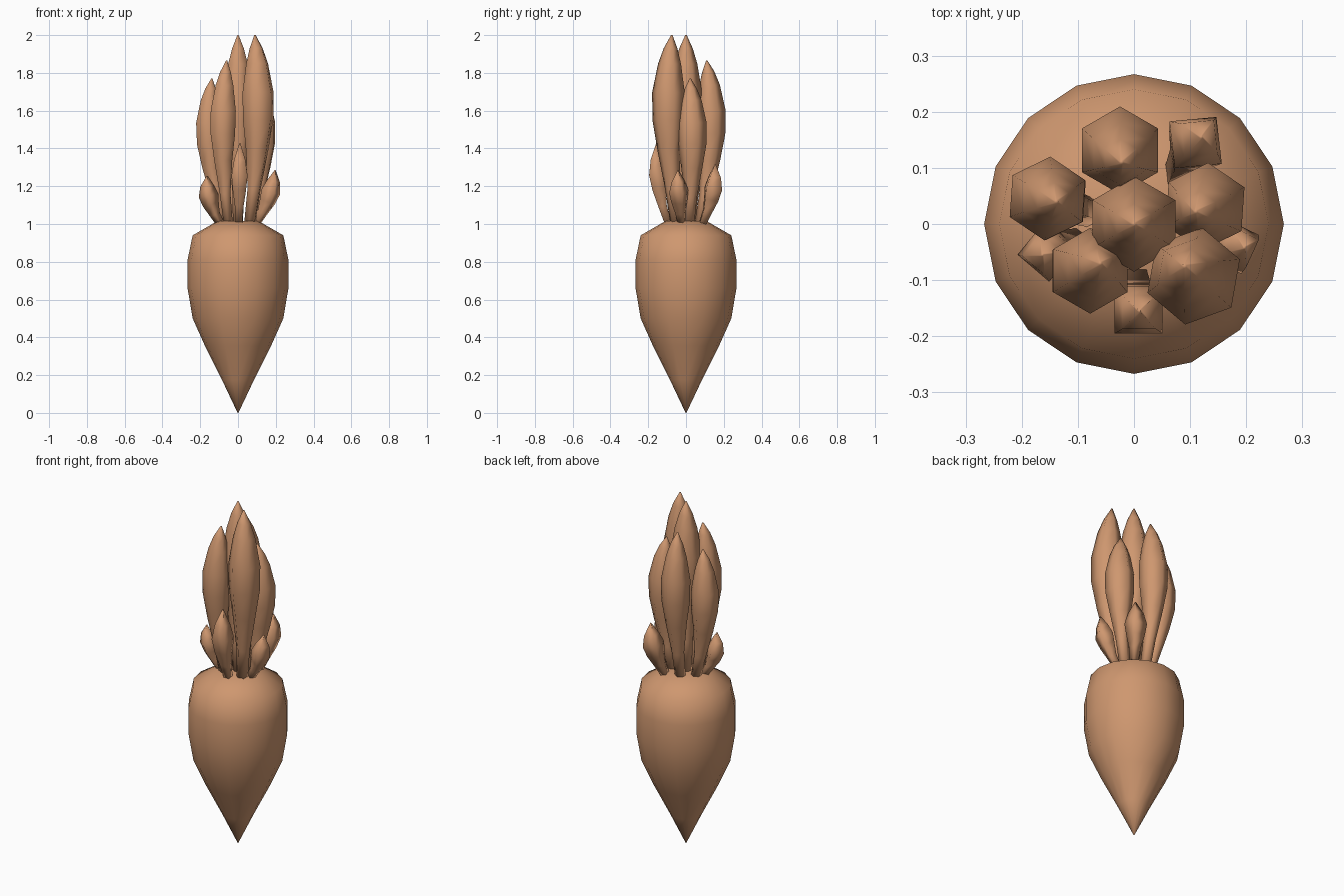
import bpy, math
from mathutils import Vector

if "Cube" in bpy.data.objects:
    bpy.data.objects.remove(bpy.data.objects["Cube"])

mat = bpy.data.materials.new("tan")
mat.diffuse_color = (0.62, 0.31, 0.16, 1)
mat.use_nodes = True
mat.node_tree.nodes["Principled BSDF"].inputs["Base Color"].default_value = mat.diffuse_color


def make(name, verts, faces):
    me = bpy.data.meshes.new(name)
    me.from_pydata(verts, [], faces)
    me.update()
    me.materials.append(mat)
    for p in me.polygons:
        p.use_smooth = True
    ob = bpy.data.objects.new(name, me)
    bpy.context.collection.objects.link(ob)
    return ob


def skin(name, centers, radii, sides, phase):
    """Rings around a path, closed at both ends with fans."""
    verts, faces = [], []
    n = len(centers)
    for i, c in enumerate(centers):
        tan = centers[min(i + 1, n - 1)] - centers[max(i - 1, 0)]
        q = Vector((0, 0, 1)).rotation_difference(tan)
        for k in range(sides):
            a = phase + 2 * math.pi * k / sides
            verts.append(c + q @ Vector((math.cos(a), math.sin(a), 0)) * radii[i])
    for i in range(n - 1):
        for k in range(sides):
            a, b = i * sides + k, i * sides + (k + 1) % sides
            faces.append((a, b, b + sides, a + sides))
    faces.append(tuple(reversed(range(sides))))
    faces.append(tuple(range((n - 1) * sides, n * sides)))
    return make(name, verts, faces)


# Root: 16-sided lathe, pointed below, flattened crown on top
root = [(0.002, 0.0), (0.085, 0.175), (0.175, 0.355), (0.24, 0.5), (0.267, 0.66),
        (0.267, 0.81), (0.24, 0.94), (0.11, 1.015)]
skin("root", [Vector((0, 0, z)) for r, z in root], [r for r, z in root], 16, 0)

BIG = [(0, .03), (.2, .036), (.4, .061), (.56, .083), (.7, .085), (.85, .06), (.93, .036), (1, .004)]
SMALL = [(0, .022), (.25, .032), (.45, .05), (.62, .06), (.8, .042), (1, .003)]


def leaf(name, base, bulge, tip, height, profile, scale, sides, phase, tb=.6):
    z0 = 0.985
    centers = []
    for t, r in profile:
        l0 = (t - tb) * (t - 1) / tb
        l1 = t * (t - 1) / (tb * (tb - 1))
        l2 = t * (t - tb) / (1 - tb)
        xy = Vector(base) * l0 + Vector(bulge) * l1 + Vector(tip) * l2
        centers.append(Vector((xy.x, xy.y, z0 + (height - z0) * t)))
    skin(name, centers, [r * scale for t, r in profile], sides, math.radians(phase))


# Tall six-sided leaves: base, bulge, tip, tip height, width scale, turn
tall = [((0, 0), (0, 0), (0, 0), 2.0, 1.0, 90),
        ((.06, -.05), (.107, -.094), (.09, -.075), 2.0, 1.03, 80),
        ((-.05, -.05), (-.08, -.084), (-.06, -.07), 1.865, .9, 90),
        ((-.075, .02), (-.153, .045), (-.138, .04), 1.77, .88, 86),
        ((-.015, .07), (-.025, .132), (-.022, .11), 1.865, .92, 90),
        ((.075, .015), (.127, .032), (.11, .022), 1.77, .92, 86)]
for i, (b, m, t, h, s, p) in enumerate(tall):
    leaf(f"tall_leaf_{i + 1}", b, m, t, h, BIG, s, 6, p)

# Short four-sided leaves around the outside
short = [((.005, -.09), (.008, -.152), (.01, -.155), 1.43, 1.0, 45),
         ((.07, .08), (.109, .144), (.12, .155), 1.315, 1.0, 51),
         ((.085, -.02), (.172, -.038), (.197, -.042), 1.285, .9, 20),
         ((-.085, -.025), (-.155, -.05), (-.163, -.055), 1.255, .88, 5)]
for i, (b, m, t, h, s, p) in enumerate(short):
    leaf(f"short_leaf_{i + 1}", b, m, t, h, SMALL, s, 4, p)
